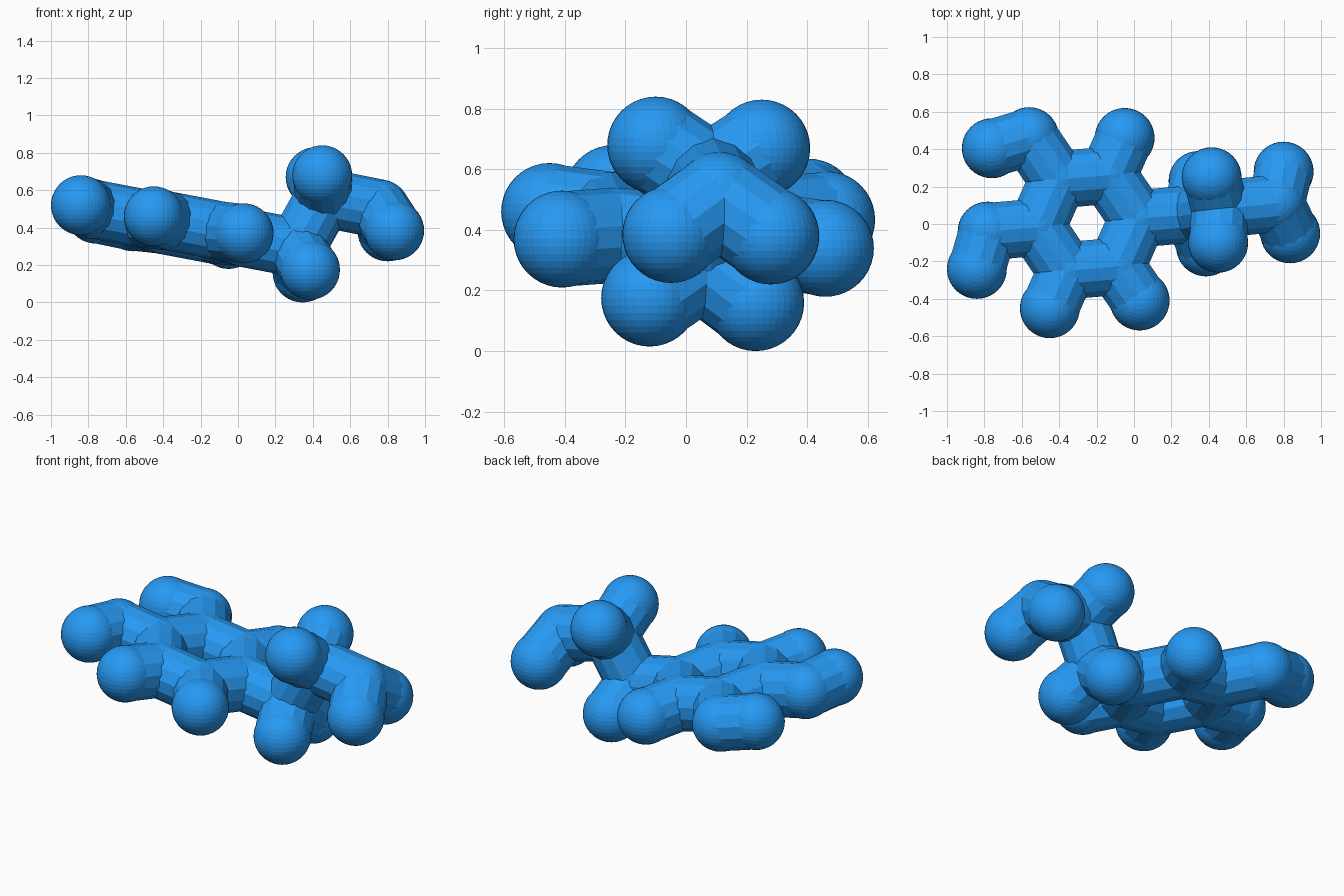
import bpy
from mathutils import Vector

if "Cube" in bpy.data.objects:
    bpy.data.objects.remove(bpy.data.objects["Cube"])

R_BALL, R_STICK = 0.16, 0.157
blue = bpy.data.materials.new("blue")
blue.diffuse_color = (0.02, 0.32, 0.9, 1)
blue.use_nodes = True
blue.node_tree.nodes["Principled BSDF"].inputs["Base Color"].default_value = blue.diffuse_color


def finish(name):
    ob = bpy.context.object
    ob.name = name
    ob.data.materials.append(blue)
    return ob


def ball(name, p, r=R_BALL):
    bpy.ops.mesh.primitive_uv_sphere_add(segments=40, ring_count=20, radius=r, location=p)
    finish(name)


def stick(name, p, q):
    d = q - p
    bpy.ops.mesh.primitive_cylinder_add(vertices=14, radius=R_STICK, depth=d.length,
                                        location=(p + q) / 2)
    ob = finish(name)
    ob.rotation_euler = d.to_track_quat('Z', 'Y').to_euler()


# tilted hexagonal ring, spanned by two neighbouring-but-one spokes
centre = Vector((-0.25, 0.005, 0.40))
a = Vector((0.112, 0.255, -0.034))
b = Vector((0.157, -0.232, -0.017))
c = a + b
spokes = [c, a, -b, -c, -a, b]
ring = [centre + s for s in spokes]
for i in range(6):
    ball("ring_joint", ring[i], R_STICK)
    stick("ring_stick", ring[i], ring[(i + 1) % 6])

# arms growing outwards from the ring
reach = [2.09, 1.785, 1.98, 1.98, 1.785, 1.785]
outer = [centre + s * k for s, k in zip(spokes, reach)]
for p, q in zip(ring, outer):
    stick("arm_stick", p, q)
    ball("arm_ball", q, R_STICK if q is outer[0] else R_BALL)

# bent tail beyond the right arm
alpha = outer[0]
beta = Vector((0.46, 0.08, 0.56))
tip = Vector((0.76, 0.11, 0.50))
for p, q in ((alpha, beta), (beta, tip)):
    stick("tail_stick", p, q)
    ball("tail_joint", q, R_STICK)

# end branches
branches = [
    (outer[2], (-0.76, 0.405, 0.475)), (outer[3], (-0.84, -0.24, 0.52)),
    (alpha, (0.385, -0.12, 0.175)), (alpha, (0.345, 0.23, 0.16)),
    (beta, (0.45, -0.10, 0.68)), (beta, (0.415, 0.25, 0.67)),
    (tip, (0.80, 0.28, 0.38)), (tip, (0.835, -0.05, 0.385)),
]
for p, q in branches:
    stick("branch_stick", p, Vector(q))
    ball("branch_ball", q)
